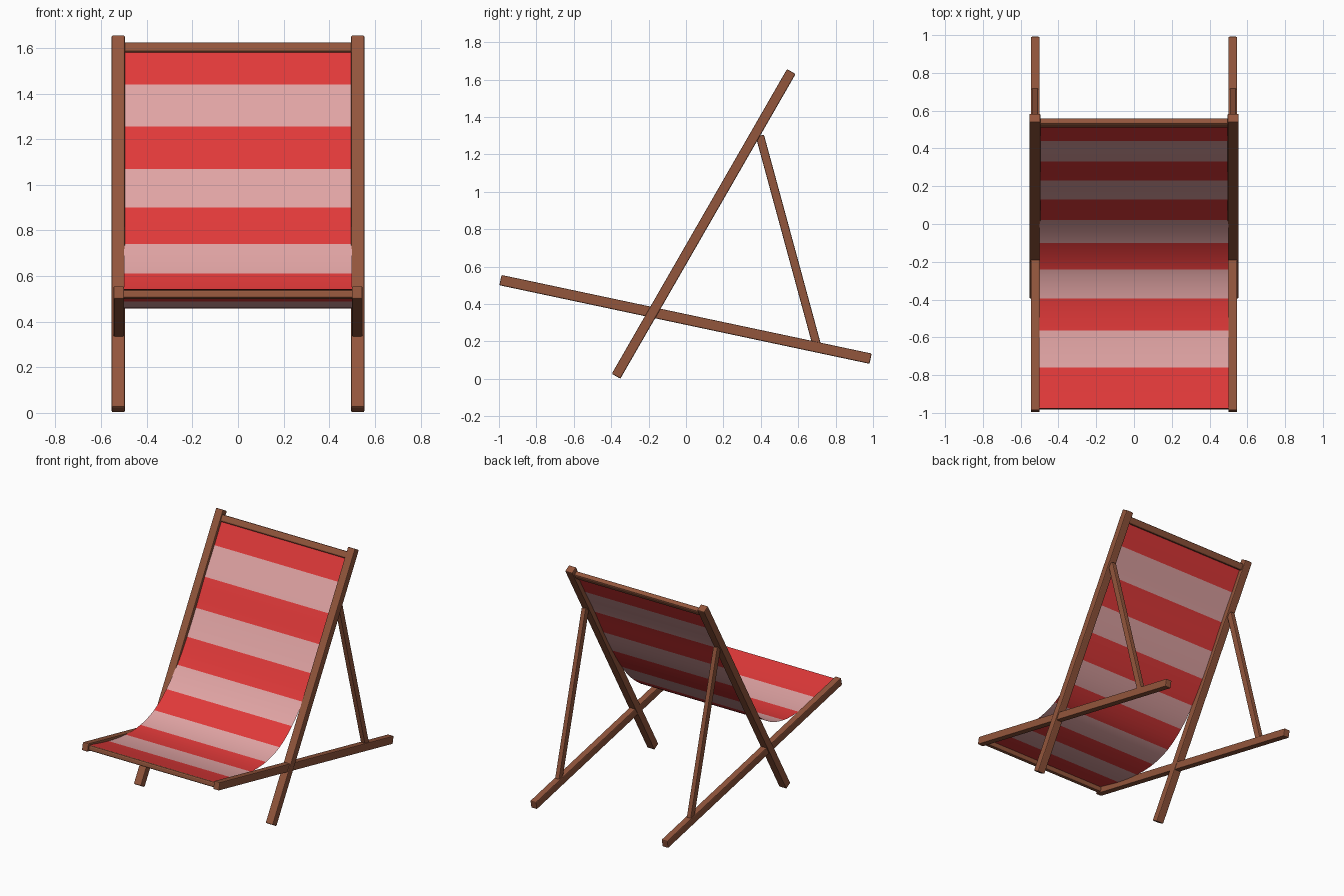
import bpy, bmesh, math
from mathutils import Vector, Matrix

if "Cube" in bpy.data.objects:
    bpy.data.objects.remove(bpy.data.objects["Cube"])


def material(name, rgb):
    m = bpy.data.materials.new(name)
    m.diffuse_color = (*rgb, 1)
    m.use_nodes = True
    m.node_tree.nodes["Principled BSDF"].inputs["Base Color"].default_value = m.diffuse_color
    return m


WOOD = material("brown wood", (0.29, 0.092, 0.045))
RED = material("red cloth", (0.75, 0.041, 0.041))
PINK = material("pale pink cloth", (0.75, 0.37, 0.37))


def bar(name, p, q, x0, x1, width, bevel=0.006):
    """Bevelled beam running from p to q in the (y, z) plane, spanning x0..x1."""
    d = Vector((0, q[0] - p[0], q[1] - p[1]))
    mid = Vector(((x0 + x1) / 2, (p[0] + q[0]) / 2, (p[1] + q[1]) / 2))
    bm = bmesh.new()
    bmesh.ops.create_cube(bm, size=1)
    bmesh.ops.scale(bm, vec=(abs(x1 - x0), d.length, width), verts=bm.verts)
    bmesh.ops.bevel(bm, geom=bm.edges[:], offset=bevel, segments=2, profile=0.5, affect='EDGES')
    rot = Matrix.Rotation(math.atan2(d.z, d.y), 4, 'X')
    bmesh.ops.transform(bm, matrix=Matrix.Translation(mid) @ rot, verts=bm.verts)
    me = bpy.data.meshes.new(name)
    bm.to_mesh(me)
    bm.free()
    me.materials.append(WOOD)
    ob = bpy.data.objects.new(name, me)
    bpy.context.collection.objects.link(ob)
    return ob


# Side frames, left and right
for side, s in (("left", -1), ("right", 1)):
    bar(side + "_back_post", (-0.374, 0.014), (0.563, 1.643), s * 0.496, s * 0.554, 0.053)
    bar(side + "_seat_rail", (-0.992, 0.528), (0.987, 0.108), s * 0.499, s * 0.546, 0.056)
    bar(side + "_prop_strut", (0.395, 1.30), (0.698, 0.185), s * 0.507, s * 0.541, 0.045)

# Cross bars holding the cloth
u = Vector((0.937, 1.629)).normalized() * 0.024
bar("top_cross_bar", (0.535 - u.x, 1.597 - u.y), (0.535 + u.x, 1.597 + u.y), -0.51, 0.51, 0.036, 0.01)
bar("front_cross_bar", (-0.980, 0.522), (-0.944, 0.515), -0.51, 0.51, 0.038, 0.01)

# Slung cloth: each profile point is a stripe boundary, from top to front
pts = [Vector(p) for p in (
    (0.525, 1.59), (0.44, 1.44), (0.33, 1.255), (0.23, 1.07), (0.13, 0.90), (0.02, 0.74),
    (-0.10, 0.61), (-0.24, 0.512), (-0.395, 0.465), (-0.565, 0.46), (-0.76, 0.488), (-0.976, 0.543))]
STEPS = 4
ext = [2 * pts[0] - pts[1]] + pts + [2 * pts[-1] - pts[-2]]
curve = []
for i in range(1, len(ext) - 2):
    a, b, c, d = ext[i - 1:i + 3]
    for k in range(STEPS):
        t = k / STEPS
        curve.append(0.5 * (2 * b + (c - a) * t + (2 * a - 5 * b + 4 * c - d) * t ** 2
                            + (3 * b - a - 3 * c + d) * t ** 3))
curve.append(pts[-1])
verts = [(x, p.x, p.y) for p in curve for x in (-0.5, 0.5)]
faces = [(2 * i, 2 * i + 2, 2 * i + 3, 2 * i + 1) for i in range(len(curve) - 1)]
me = bpy.data.meshes.new("cloth_seat")
me.from_pydata(verts, [], faces)
me.materials.append(RED)
me.materials.append(PINK)
for f in me.polygons:
    f.material_index = (f.index // STEPS) % 2
    f.use_smooth = True
bpy.context.collection.objects.link(bpy.data.objects.new("cloth_seat", me))
